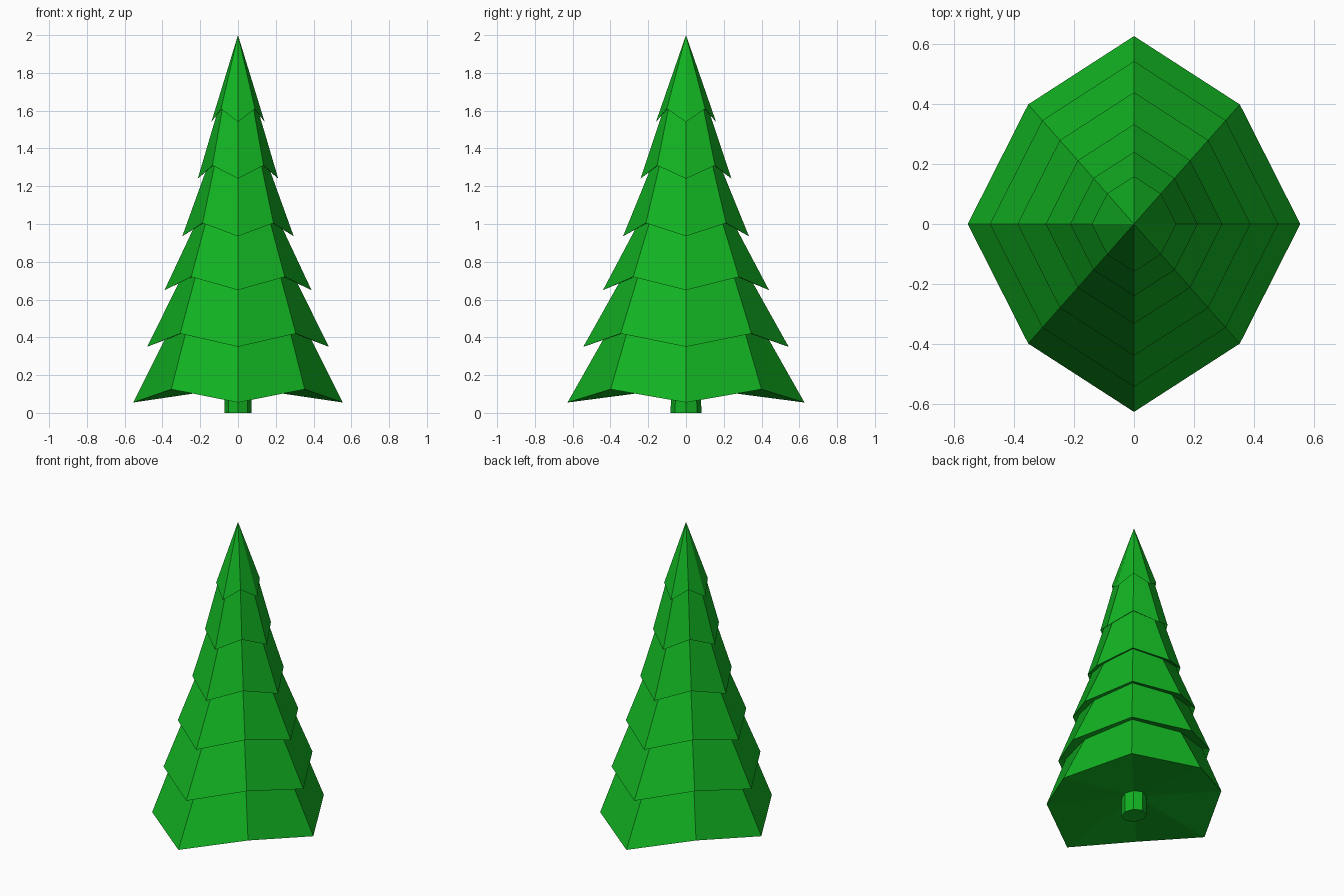
import bpy, bmesh
from math import sin, cos, pi

if "Cube" in bpy.data.objects:
    bpy.data.objects.remove(bpy.data.objects["Cube"])

SIDES = 8
STRETCH = 1.13  # tree is deeper than it is wide
# (tip radius along x, tip height) of each tier, bottom to top
TIERS = [(0.555, 0.055), (0.481, 0.35), (0.389, 0.65),
         (0.295, 0.935), (0.213, 1.24), (0.141, 1.54)]

green = bpy.data.materials.new("green")
green.diffuse_color = (0.006, 0.45, 0.016, 1)
green.use_nodes = True
green.node_tree.nodes["Principled BSDF"].inputs["Base Color"].default_value = green.diffuse_color


def ring(bm, r, z, odd_scale=1.0, odd_lift=0.0):
    """Octagon whose diagonal corners may be pulled in and lifted."""
    out = []
    for i in range(SIDES):
        a = 2 * pi * i / SIDES
        k = r * (odd_scale if i % 2 else 1)
        out.append(bm.verts.new((k * cos(a), k * sin(a) * STRETCH,
                                 z + (odd_lift if i % 2 else 0))))
    return out


def bridge(bm, a, b):
    for i in range(SIDES):
        j = (i + 1) % SIDES
        bm.faces.new((a[i], a[j], b[j], b[i]))


def finish(bm, name):
    bmesh.ops.recalc_face_normals(bm, faces=bm.faces)
    me = bpy.data.meshes.new(name)
    bm.to_mesh(me)
    bm.free()
    me.materials.append(green)
    ob = bpy.data.objects.new(name, me)
    bpy.context.collection.objects.link(ob)


# Foliage: stacked flared tiers with drooping tips and overhanging undersides
bm = bmesh.new()
prev = ring(bm, 0.07, 0.13)
for n, (r, z) in enumerate(TIERS):
    if n:
        inner = ring(bm, r * 0.81, z + 0.035, 1.0, 0.045)
        bridge(bm, prev, inner)
        prev = inner
    tips = ring(bm, r, z, 0.9, 0.07)
    bridge(bm, prev, tips)
    prev = tips
apex = bm.verts.new((0, 0, 2))
for i in range(SIDES):
    bm.faces.new((prev[i], prev[(i + 1) % SIDES], apex))
finish(bm, "foliage")

# Trunk: short octagonal stub
bm = bmesh.new()
low, high = ring(bm, 0.072, 0), ring(bm, 0.07, 0.13)
bridge(bm, low, high)
bm.faces.new(low[::-1])
finish(bm, "trunk")
